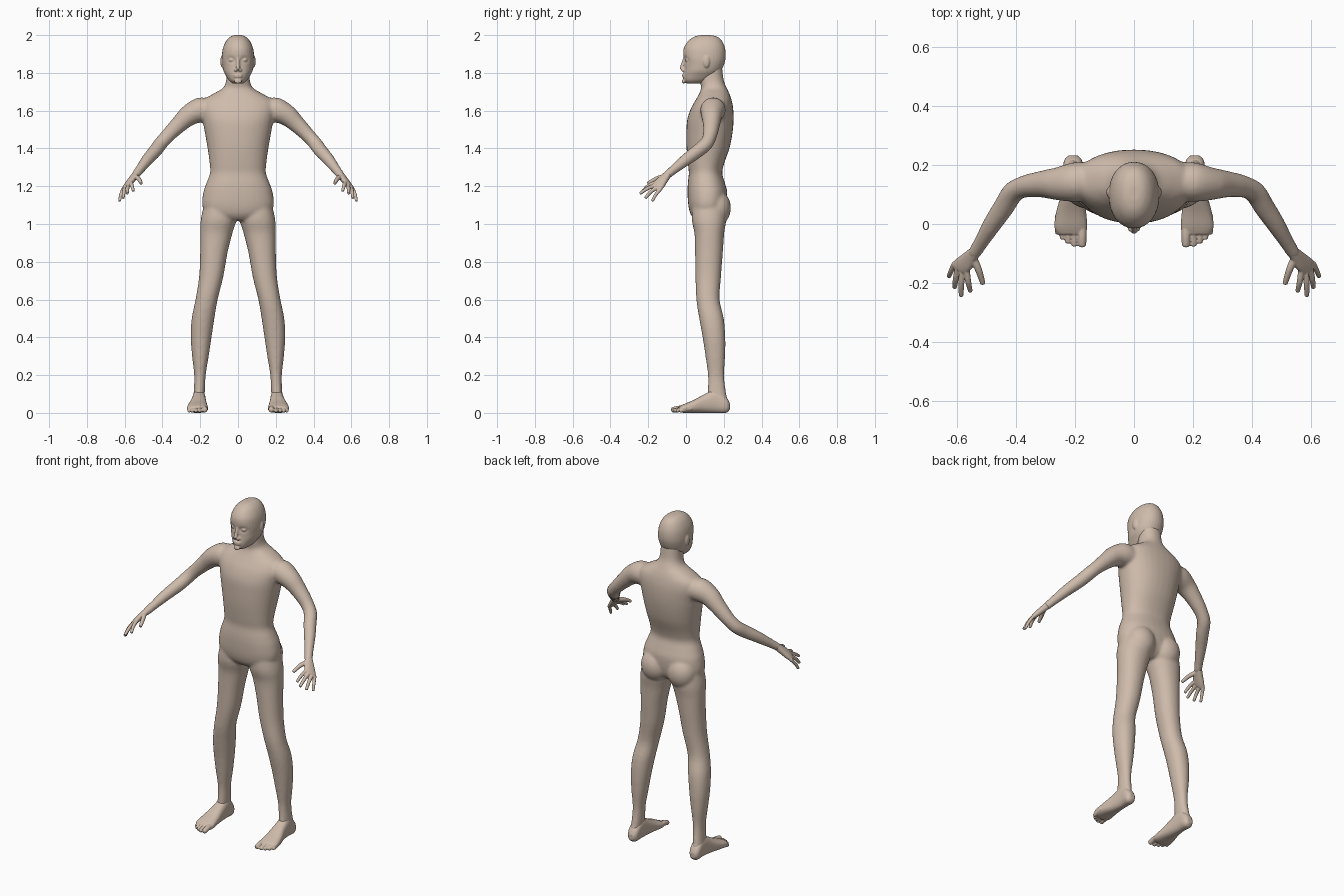
import bpy, bmesh, math
from mathutils import Vector as V

skin = bpy.data.materials.new("skin")
skin.diffuse_color = (0.62, 0.50, 0.41, 1)


def ring(c, u, v, n=32, e=2.0):
    """Superellipse section with half-axes u and v."""
    pts = []
    for i in range(n):
        a = 2 * math.pi * i / n
        f = lambda w: math.copysign(abs(w) ** (2 / e), w)
        pts.append(V(c) + V(u) * f(math.cos(a)) + V(v) * f(math.sin(a)))
    return pts


def loft(bm, rings, sub=4):
    """Closed skin through the sections, with curved in-betweens."""
    full = []
    for k in range(len(rings) - 1):
        p0, p1 = rings[max(k - 1, 0)], rings[k]
        p2, p3 = rings[k + 1], rings[min(k + 2, len(rings) - 1)]
        for j in range(sub):
            t = j / sub
            full.append([b + 0.5 * t * (c - a + t * (2 * a - 5 * b + 4 * c - d + t * (3 * (b - c) + d - a)))
                         for a, b, c, d in zip(p0, p1, p2, p3)])
    full.append(rings[-1])
    vs = [[bm.verts.new(p) for p in r] for r in full]
    n = len(vs[0])
    for a, b in zip(vs, vs[1:]):
        for i in range(n):
            bm.faces.new((a[i], a[(i + 1) % n], b[(i + 1) % n], b[i]))
    bm.faces.new(vs[0])
    bm.faces.new(vs[-1])


def stack(bm, rows, s=1, e=2.0):
    """Horizontal sections: z, x from, x to, y front, y back."""
    loft(bm, [ring((s * (a + b) / 2, (f + k) / 2, z), (s * (b - a) / 2, 0, 0), (0, (k - f) / 2, 0), e=e)
              for z, a, b, f, k in rows])


def tube(bm, pts, s=1, n=20):
    """Round limb through x, y, z, radius points with rounded tip."""
    P = [V((s * p[0], p[1], p[2])) for p in pts]
    R = [p[3] for p in pts]
    d = (P[-1] - P[-2]).normalized()
    P += [P[-1] + d * R[-1] * 0.45, P[-1] + d * R[-1] * 0.6]
    R += [R[-1] * 0.7, R[-1] * 0.3]
    rings = []
    for i, p in enumerate(P):
        t = (P[min(i + 1, len(P) - 1)] - P[max(i - 1, 0)]).normalized()
        u = t.cross(V((1, 0, 0)) if abs(t.z) > 0.9 else V((0, 0, 1))).normalized()
        rings.append(ring(p, u * R[i], t.cross(u) * R[i], n))
    loft(bm, rings)


def ball(bm, c, r):
    g = bmesh.ops.create_uvsphere(bm, u_segments=24, v_segments=16, radius=1)
    for v in g["verts"]:
        v.co = V((v.co.x * r[0] + c[0], v.co.y * r[1] + c[1], v.co.z * r[2] + c[2]))


def finish(bm, name, voxel, smooth):
    """Fuse overlapping volumes into one soft skin."""
    bmesh.ops.recalc_face_normals(bm, faces=bm.faces)
    me = bpy.data.meshes.new(name)
    bm.to_mesh(me)
    bm.free()
    ob = bpy.data.objects.new(name, me)
    bpy.context.collection.objects.link(ob)
    me.materials.append(skin)
    m = ob.modifiers.new("fuse", "REMESH")
    m.mode, m.voxel_size, m.use_smooth_shade = "VOXEL", voxel, True
    m = ob.modifiers.new("soften", "SMOOTH")
    m.factor, m.iterations = 0.5, smooth


# body: torso and neck
bm = bmesh.new()
torso = [(1.02, .10, .05, .17), (1.05, .165, .025, .20), (1.10, .19, .012, .215), (1.17, .183, .008, .218),
         (1.22, .166, .010, .205), (1.27, .148, .015, .192), (1.32, .150, .010, .202), (1.40, .161, .003, .23),
         (1.48, .175, .002, .246), (1.55, .188, .006, .252), (1.61, .200, .025, .25), (1.655, .185, .05, .242),
         (1.69, .13, .07, .23), (1.72, .08, .08, .216), (1.76, .063, .073, .20), (1.84, .06, .07, .19)]
stack(bm, [(z, -w, w, f, k) for z, w, f, k in torso], e=2.25)

# arms, legs and buttocks
arm = [(.13, .15, 1.60, .06), (.20, .142, 1.603, .067), (.26, .136, 1.575, .056), (.31, .135, 1.53, .046),
       (.37, .127, 1.47, .038), (.41, .107, 1.425, .037), (.44, .06, 1.385, .036), (.48, 0, 1.34, .032),
       (.52, -.065, 1.288, .025), (.543, -.102, 1.258, .022)]
leg = [(1.14, .03, .17, .04, .20), (1.03, .01, .196, .03, .212), (.95, .03, .20, .045, .202),
       (.85, .055, .20, .048, .195), (.72, .078, .206, .05, .185), (.60, .108, .225, .055, .178),
       (.50, .125, .245, .07, .20), (.40, .14, .25, .088, .208), (.30, .155, .243, .103, .207),
       (.20, .171, .232, .116, .202), (.12, .175, .234, .115, .21), (.06, .18, .238, .11, .222),
       (.03, .185, .235, .13, .222)]
for s in (1, -1):
    tube(bm, arm, s)
    stack(bm, leg, s, 2.15)
    ball(bm, (s * .088, .16, 1.085), (.086, .078, .095))
finish(bm, "body", 0.008, 8)

# head with sunken eye sockets
bm = bmesh.new()
skull = [(2.0, .02, .08, .13), (1.992, .04, .045, .165), (1.97, .062, .013, .19), (1.93, .080, -.012, .207),
         (1.88, .086, -.014, .21), (1.84, .083, -.009, .20), (1.81, .077, -.011, .185), (1.785, .064, -.014, .165),
         (1.76, .048, -.011, .13), (1.744, .028, .004, .09)]
stack(bm, [(z, -w, w, f, k) for z, w, f, k in skull], e=2.15)
for v in bm.verts:
    for s in (1, -1):
        q = ((v.co.x - s * .034) / .02) ** 2 + ((v.co.z - 1.868) / .014) ** 2
        if v.co.y < .08:
            v.co.y += .014 * math.exp(-q)
# nose, lips, chin, eyes, ears
tube(bm, [(0, -.004, 1.885, .008), (0, -.016, 1.85, .009), (0, -.022, 1.824, .012)])
ball(bm, (0, -.013, 1.755), (.02, .009, .012))
for z in (1.79, 1.78):
    ball(bm, (0, -.012, z), (.024, .009, .0055))
for s in (1, -1):
    ball(bm, (s * .012, -.016, 1.815), (.009, .011, .008))
    ball(bm, (s * .034, .008, 1.868), (.015, .013, .010))
    ball(bm, (s * .084, .108, 1.86), (.010, .018, .032))
finish(bm, "head", 0.0045, 3)

fingers = [[(.568, -.15, 1.222, .011), (.562, -.195, 1.205, .010), (.555, -.226, 1.178, .008)],
           [(.582, -.148, 1.210, .011), (.585, -.20, 1.19, .010), (.586, -.241, 1.163, .008)],
           [(.596, -.143, 1.198, .011), (.604, -.185, 1.172, .010), (.608, -.213, 1.14, .008)],
           [(.607, -.133, 1.188, .010), (.62, -.16, 1.155, .009), (.627, -.177, 1.124, .0075)],
           [(.548, -.11, 1.252, .014), (.527, -.155, 1.24, .012), (.513, -.199, 1.217, .009)]]
foot = [(.232, .19, .222, .018, .05), (.212, .175, .238, .0, .085), (.16, .172, .24, .0, .125),
        (.10, .168, .248, .0, .10), (.04, .162, .264, .0, .068), (-.01, .158, .27, .0, .047),
        (-.035, .165, .258, .004, .034)]
for side, s in (("left", 1), ("right", -1)):
    # hand: flat palm plus digits
    bm = bmesh.new()
    a, b = V((.538, -.092, 1.266)), V((.59, -.15, 1.2))
    spread = V((.66, .45, -.6)).normalized()
    flat = (b - a).cross(spread).normalized()
    m = lambda p: V((s * p.x, p.y, p.z))
    loft(bm, [ring(m(a.lerp(b, t)), m(spread) * w, m(flat) * h, 24, 2.3)
              for t, w, h in ((0, .022, .019), (.4, .030, .018), (.75, .037, .016), (1, .036, .013), (1.1, .031, .008))])
    for f in fingers:
        tube(bm, f, s, 14)
    finish(bm, side + "_hand", 0.003, 2)

    # foot: sections from heel to ball, then toes
    bm = bmesh.new()
    loft(bm, [ring((s * (x0 + x1) / 2, y, (z0 + z1) / 2), (s * (x1 - x0) / 2, 0, 0), (0, 0, (z1 - z0) / 2), 28, 2.4)
              for y, x0, x1, z0, z1 in foot])
    for x, tip, r in ((.176, -.07, .015), (.202, -.07, .011), (.223, -.06, .011), (.242, -.047, .0105), (.258, -.03, .010)):
        tube(bm, [(x, tip + .06, .025, r), (x, tip + .03, r + .008, r), (x, tip, r + .001, r * .95)], s, 14)
    finish(bm, side + "_foot", 0.0035, 2)
